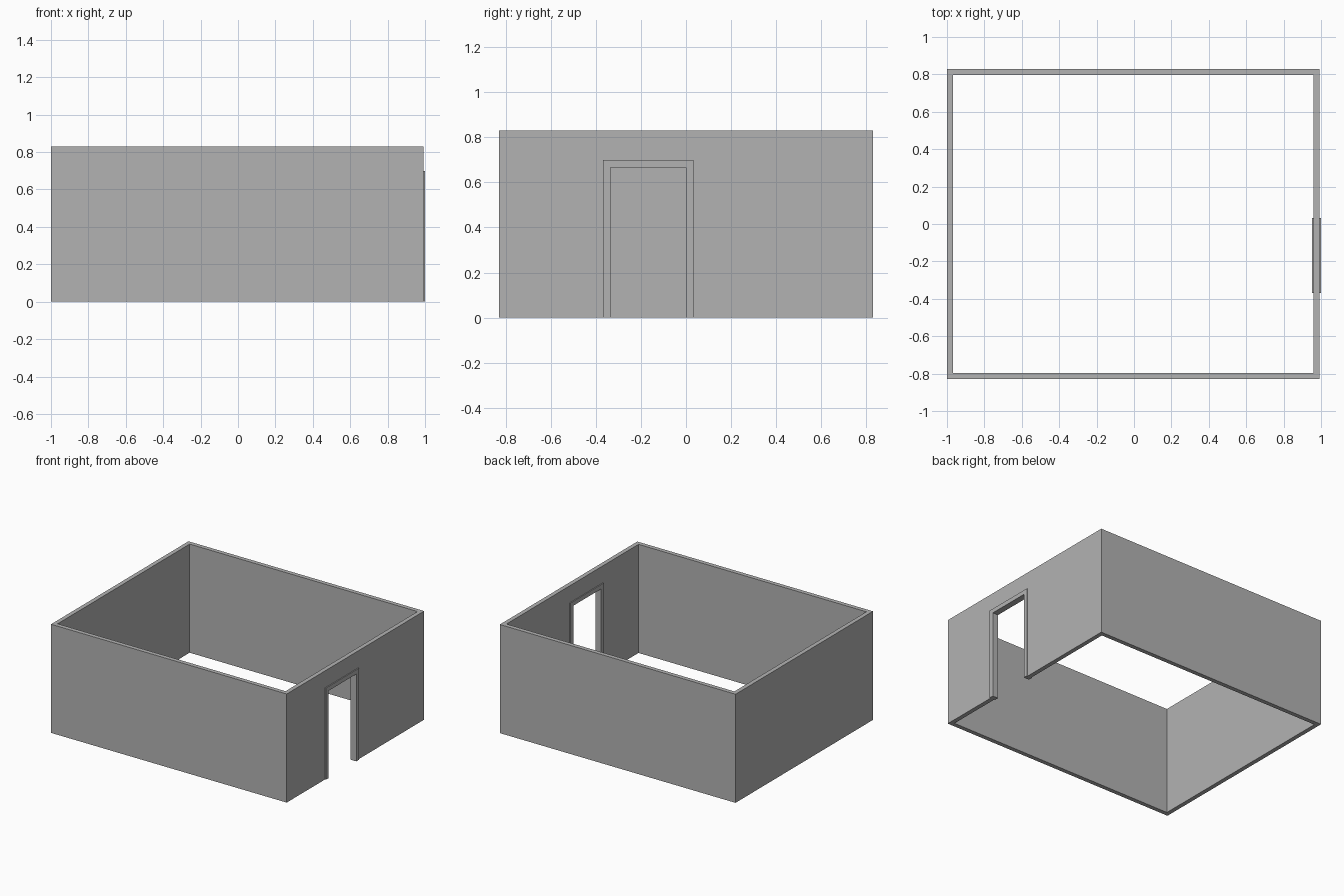
import bpy
import bmesh

if "Cube" in bpy.data.objects:
    bpy.data.objects.remove(bpy.data.objects["Cube"], do_unlink=True)

# One plain grey for walls and door frame
grey = bpy.data.materials.new("plaster_grey")
grey.use_nodes = True
colour = (0.45, 0.45, 0.45, 1)
grey.diffuse_color = colour
grey.node_tree.nodes["Principled BSDF"].inputs["Base Color"].default_value = colour


def box(name, x, y, z):
    """Box spanning the given (low, high) ranges."""
    bm = bmesh.new()
    bmesh.ops.create_cube(bm, size=1)
    for v in bm.verts:
        v.co = [r[0] if c < 0 else r[1] for c, r in zip(v.co, (x, y, z))]
    mesh = bpy.data.meshes.new(name)
    bm.to_mesh(mesh)
    bm.free()
    mesh.materials.append(grey)
    obj = bpy.data.objects.new(name, mesh)
    bpy.context.collection.objects.link(obj)
    return obj


def cut(obj, cutter):
    """Subtract a hidden helper from obj."""
    mod = obj.modifiers.new(cutter.name, "BOOLEAN")
    mod.operation = "DIFFERENCE"
    mod.solver = "EXACT"
    mod.object = cutter
    cutter.hide_render = True
    cutter.hide_viewport = True
    cutter.display_type = "WIRE"


wall = 0.033           # wall and door frame thickness
left, right = -1.0, 0.993
depth, height = 0.83, 0.83
lip = 0.007            # how far the frame stands proud of the wall
door_y, door_top = (-0.335, 0.0), 0.667
frame_y = (door_y[0] - wall, door_y[1] + wall)
frame_top = door_top + wall

# Open-topped, floorless room with a doorway in the side wall
walls = box("walls", (left, right), (-depth, depth), (0, height))
cut(walls, box("room_cutter", (left + wall, right - wall),
               (wall - depth, depth - wall), (-1, 2)))
cut(walls, box("doorway_cutter", (0.8, 1.2), frame_y, (-1, frame_top)))

# Door frame lining the doorway
frame = box("door_frame", (right - wall - lip, right + lip), frame_y, (0, frame_top))
cut(frame, box("door_opening_cutter", (0.8, 1.2), door_y, (-1, door_top)))
